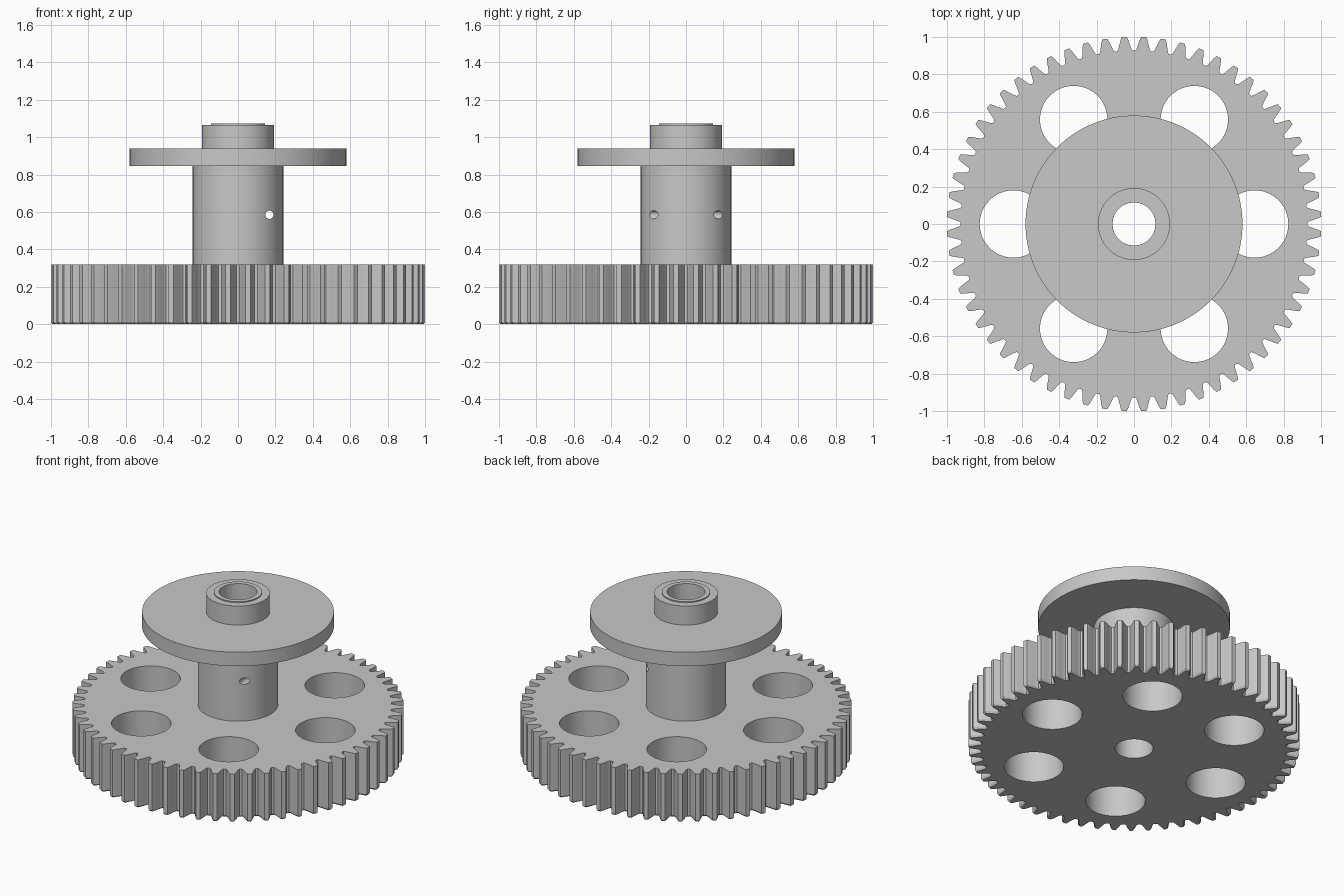
import bpy
import bmesh
from math import cos, sin, pi, radians
from mathutils import Matrix

cube = bpy.data.objects.get("Cube")
if cube:
    bpy.data.objects.remove(cube, do_unlink=True)

GREY = (0.58, 0.58, 0.58, 1)
TEETH = 60
THICK = 0.32
BORE = 0.115

metal = bpy.data.materials.new("plain grey")
metal.use_nodes = True
metal.diffuse_color = GREY
metal.node_tree.nodes["Principled BSDF"].inputs["Base Color"].default_value = GREY


def make_object(name, bm):
    bmesh.ops.recalc_face_normals(bm, faces=bm.faces)
    mesh = bpy.data.meshes.new(name)
    bm.to_mesh(mesh)
    bm.free()
    mesh.materials.append(metal)
    obj = bpy.data.objects.new(name, mesh)
    bpy.context.collection.objects.link(obj)
    return obj


def bridge(bm, a, b):
    for i in range(len(a)):
        j = (i + 1) % len(a)
        bm.faces.new((a[i], a[j], b[j], b[i]))


def activate(obj):
    bpy.ops.object.select_all(action='DESELECT')
    obj.select_set(True)
    bpy.context.view_layer.objects.active = obj


def cylinder(bm, radius, depth, matrix, segments=64):
    bmesh.ops.create_cone(bm, cap_ends=True, segments=segments, radius1=radius,
                          radius2=radius, depth=depth, matrix=matrix)


def cut(obj, cutter):
    cutter.hide_render = True
    activate(obj)
    mod = obj.modifiers.new("cut", 'BOOLEAN')
    mod.operation = 'DIFFERENCE'
    mod.solver = 'EXACT'
    mod.object = cutter
    bpy.ops.object.modifier_apply(modifier=mod.name)
    bpy.data.objects.remove(cutter, do_unlink=True)


def smooth(obj):
    activate(obj)
    bpy.ops.object.shade_smooth_by_angle(angle=radians(25))


# Gear wheel: one tooth flank (radius, half angle), mirrored and repeated
flank = [(1.001, 0.0135), (0.986, 0.0205), (0.968, 0.0262),
         (0.95, 0.033), (0.937, 0.0375), (0.928, 0.044)]
tooth = [(r, -a) for r, a in reversed(flank)] + flank


def gear_ring(bm, z, inset=0.0):
    ring = []
    for t in range(TEETH):
        centre = (t + 0.5) * 2 * pi / TEETH
        for r, a in tooth:
            narrow = inset * 0.6 * (1 if a > 0 else -1)
            ang = centre + a - narrow
            ring.append(bm.verts.new(((r - inset) * cos(ang), (r - inset) * sin(ang), z)))
    return ring


bm = bmesh.new()
rings = [gear_ring(bm, 0, 0.008), gear_ring(bm, 0.012), gear_ring(bm, THICK)]
for low, high in zip(rings, rings[1:]):
    bridge(bm, low, high)
bm.faces.new(rings[0])
bm.faces.new(rings[-1])
gear = make_object("gear_wheel", bm)

# Six lightening holes and the shaft bore
bm = bmesh.new()
for i in range(6):
    a = i * pi / 3
    cylinder(bm, 0.18, 1, Matrix.Translation((0.645 * cos(a), 0.645 * sin(a), 0.2)))
cylinder(bm, BORE, 1, Matrix.Translation((0, 0, 0.2)))
cut(gear, make_object("wheel_cutter", bm))
smooth(gear)

# Spool: barrel, flange, boss and raised inner rim turned from one profile
profile = [(BORE, THICK), (0.242, THICK), (0.242, 0.845), (0.58, 0.845),
           (0.58, 0.938), (0.192, 0.938), (0.192, 1.065), (0.145, 1.065),
           (0.145, 1.072), (BORE, 1.072)]
SEG = 128
bm = bmesh.new()
loops = [[bm.verts.new((r * cos(2 * pi * i / SEG), r * sin(2 * pi * i / SEG), z))
          for i in range(SEG)] for r, z in profile]
for k, loop in enumerate(loops):
    bridge(bm, loop, loops[(k + 1) % len(loops)])
spool = make_object("spool", bm)

# Small cord hole running front to back through the barrel's side
bm = bmesh.new()
cylinder(bm, 0.022, 1, Matrix.Translation((0.168, 0, 0.585)) @ Matrix.Rotation(pi / 2, 4, 'X'), 32)
cut(spool, make_object("cord_cutter", bm))
smooth(spool)
